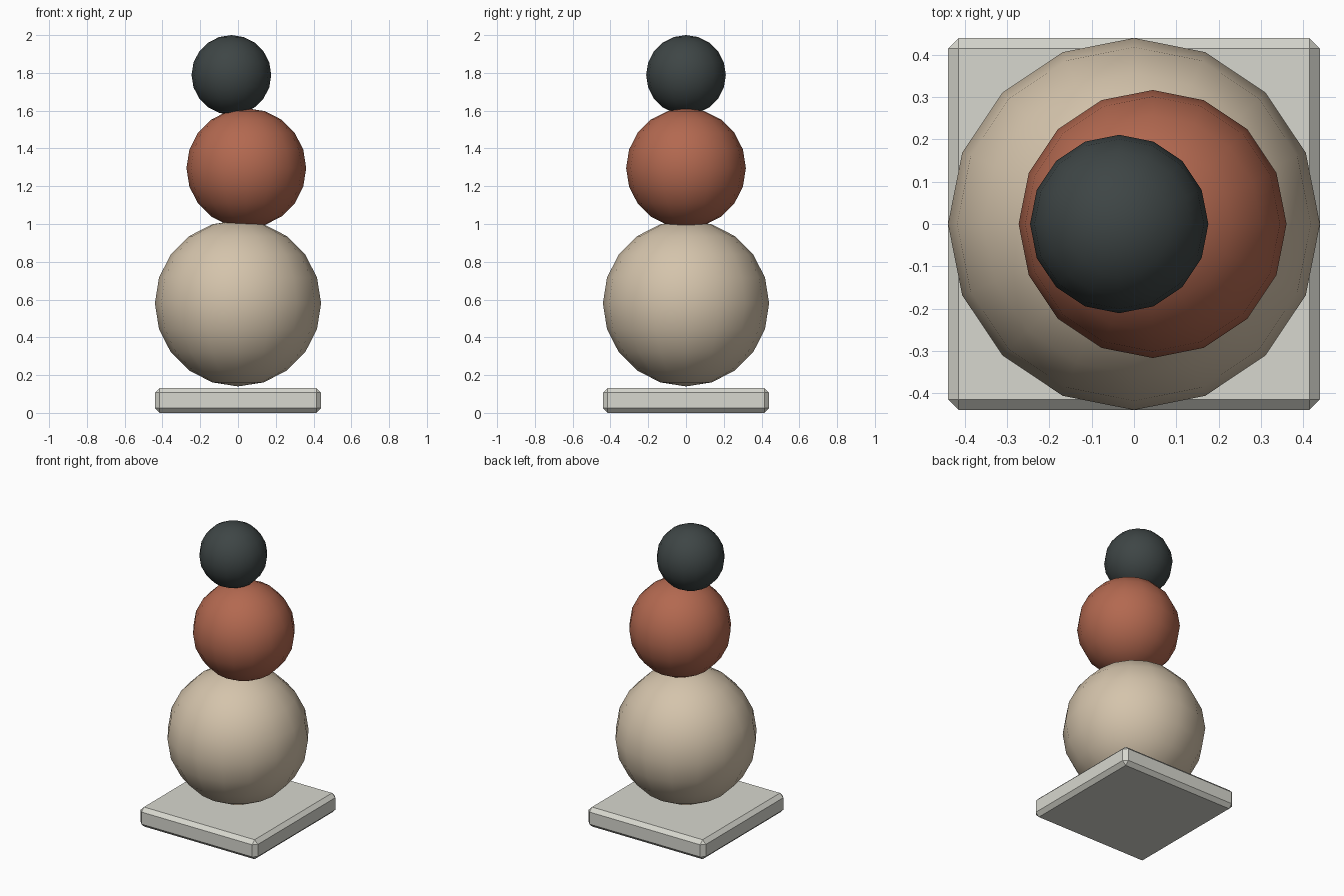
import bpy

cube = bpy.data.objects.get("Cube")
if cube:
    bpy.data.objects.remove(cube, do_unlink=True)


def make_material(name, rgb):
    mat = bpy.data.materials.new(name)
    mat.use_nodes = True
    color = (*rgb, 1.0)
    mat.diffuse_color = color
    mat.node_tree.nodes["Principled BSDF"].inputs["Base Color"].default_value = color
    return mat


def add_ball(name, radius, x, z, mat):
    bpy.ops.mesh.primitive_uv_sphere_add(
        segments=16, ring_count=10, radius=radius, location=(x, 0, z))
    ball = bpy.context.object
    ball.name = name
    ball.data.materials.append(mat)
    bpy.ops.object.shade_smooth()
    return ball


# Chamfered square plinth
WIDTH, HEIGHT, CHAMFER = 0.88, 0.132, 0.025
bpy.ops.mesh.primitive_cube_add(size=1, location=(0, 0, HEIGHT / 2))
plinth = bpy.context.object
plinth.name = "plinth"
plinth.scale = (WIDTH, WIDTH, HEIGHT)
bpy.ops.object.transform_apply(location=False, rotation=False, scale=True)
plinth.data.materials.append(make_material("pale grey", (0.68, 0.68, 0.62)))
bevel = plinth.modifiers.new("chamfer", 'BEVEL')
bevel.width = CHAMFER
bevel.segments = 1

# Three stacked balls, the upper two shifted sideways
add_ball("lower_ball", 0.44, 0, 0.58, make_material("beige", (0.66, 0.55, 0.41)))
add_ball("middle_ball", 0.317, 0.044, 1.296, make_material("rust red", (0.45, 0.14, 0.08)))
add_ball("top_ball", 0.211, -0.035, 1.789, make_material("charcoal", (0.048, 0.06, 0.06)))
